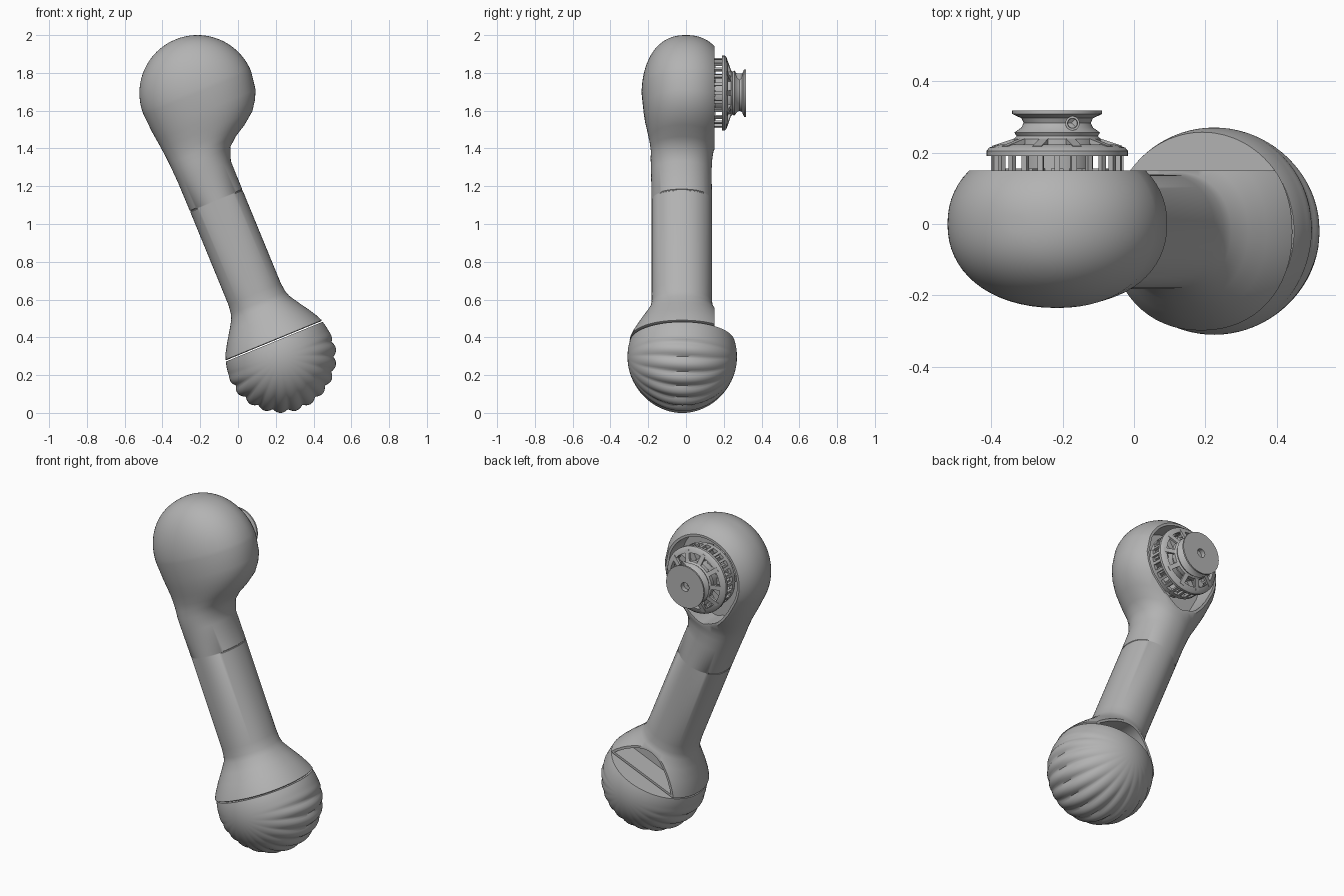
import bpy, bmesh
from math import sin, cos, pi, atan2, sqrt
from mathutils import Vector, Matrix

if "Cube" in bpy.data.objects:
    bpy.data.objects.remove(bpy.data.objects["Cube"], do_unlink=True)

grey = bpy.data.materials.new("plain grey")
grey.use_nodes = True
GREY = (0.45, 0.45, 0.45, 1)
grey.diffuse_color = GREY
grey.node_tree.nodes["Principled BSDF"].inputs["Base Color"].default_value = GREY

# Limb frame: head centre, direction down the limb, direction across it
HEAD = Vector((-0.215, 0, 1.693))
DOWN = Vector((0.38, 0, -0.925)).normalized()
SIDE = Vector((0.925, 0, 0.38)).normalized()
BACK = Vector((0, 1, 0))
HEAD_R, BALL_R, BALL_S, OFFSET = 0.307, 0.29, 1.458, -0.124
BALL = HEAD + DOWN * BALL_S + SIDE * OFFSET - BACK * 0.02


def finish(name, bm, angle=35):
    bmesh.ops.recalc_face_normals(bm, faces=bm.faces)
    mesh = bpy.data.meshes.new(name)
    bm.to_mesh(mesh)
    bm.free()
    mesh.materials.append(grey)
    obj = bpy.data.objects.new(name, mesh)
    bpy.context.collection.objects.link(obj)
    bpy.ops.object.select_all(action='DESELECT')
    obj.select_set(True)
    bpy.context.view_layer.objects.active = obj
    bpy.ops.object.shade_smooth_by_angle(angle=angle * pi / 180)
    return obj


def bridge(bm, rings, wrap=False):
    pairs = list(zip(rings, rings[1:]))
    if wrap:
        pairs.append((rings[-1], rings[0]))
    for a, b in pairs:
        for i in range(len(a)):
            j = (i + 1) % len(a)
            bm.faces.new((a[i], a[j], b[j], b[i]))


def cut(bm, point, normal):
    # Slice away everything beyond a plane and cap the opening
    result = bmesh.ops.bisect_plane(bm, geom=bm.verts[:] + bm.edges[:] + bm.faces[:],
                                    plane_co=point, plane_no=normal, clear_outer=True)
    edges = [e for e in result["geom_cut"] if isinstance(e, bmesh.types.BMEdge)]
    return bmesh.ops.contextual_create(bm, geom=edges)["faces"]


def lathe(name, profile, sides=48):
    # Closed (radius, y) outline spun about the hub axis
    bm = bmesh.new()
    rings = [[bm.verts.new(HEAD + Vector((r * cos(2 * pi * i / sides), y, r * sin(2 * pi * i / sides))))
              for i in range(sides)] for r, y in profile]
    bridge(bm, rings, wrap=True)
    return finish(name, bm)


def spokes(name, count, start, end, width, thick):
    # Bars between two (radius, y) points, repeated about the hub axis
    bm = bmesh.new()
    a, b = Vector((start[0], start[1], 0)), Vector((end[0], end[1], 0))
    along = (b - a).normalized()
    up = along.cross(Vector((0, 0, 1)))
    base = Matrix((along * (b - a).length, up * thick, Vector((0, 0, width)))).transposed().to_4x4()
    base.translation = (a + b) / 2
    for i in range(count):
        spin = Matrix.Rotation(2 * pi * i / count, 4, 'Y')
        bmesh.ops.create_cube(bm, size=1, matrix=Matrix.Translation(HEAD) @ spin @ base)
    return finish(name, bm)


# Limb sections: distance down, left edge, right edge, half depth, depth centre
rows = []
for i in range(1, 25):
    a = pi / 2 * i / 24
    rows.append((-HEAD_R * cos(a), -HEAD_R * sin(a), HEAD_R * sin(a), 0.235 * sin(a) ** 0.84, 0))
rows += [(0.1, -0.3, 0.292, 0.225, 0),
         (0.15, -0.294, 0.268, 0.215, -0.002),
         (0.2, -0.288, 0.232, 0.2, -0.005),
         (0.25, -0.283, 0.168, 0.178, -0.015),
         (0.29, -0.28, 0.1, 0.166, -0.02),
         (0.33, -0.278, 0.053, 0.163, -0.024),
         (0.4, -0.275, 0.027, 0.16, -0.025)]
lower = [(0.56, 0.15), (0.562, 0.147), (0.566, 0.147), (0.568, 0.15)]
lower += [(BALL_S + d, r) for d, r in ((-0.36, 0.15), (-0.31, 0.156), (-0.28, 0.166), (-0.23, 0.197),
                                       (-0.177, 0.232), (-0.13, 0.26), (-0.096, 0.276), (-0.092, 0.27))]
for s, r in lower:
    rows.append((s, OFFSET - r, OFFSET + r, max(r, 0.16), -0.022))

bm = bmesh.new()
rings = []
for s, left, right, depth, mid in rows:
    ring = []
    for i in range(64):
        c, d = cos(2 * pi * i / 64), sin(2 * pi * i / 64)
        c, d = [(abs(k) ** 0.93) * (1 if k > 0 else -1) for k in (c, d)]
        ring.append(bm.verts.new(HEAD + DOWN * s + SIDE * ((left + right) / 2 + c * (right - left) / 2)
                                 + BACK * (mid + d * depth)))
    rings.append(ring)
bridge(bm, rings)
bm.faces.new(rings[0])
bm.faces.new(rings[-1])
bmesh.ops.recalc_face_normals(bm, faces=bm.faces)
# Flat back of the head with a hollow for the hub
back = cut(bm, BACK * 0.15, BACK)
bmesh.ops.recalc_face_normals(bm, faces=bm.faces)
bmesh.ops.inset_individual(bm, faces=back, thickness=0.014, depth=0)
bmesh.ops.inset_individual(bm, faces=back, thickness=0.002, depth=-0.13)
finish("limb_shell", bm)

# Ball foot with grip ridges running front to back
bm = bmesh.new()
bmesh.ops.create_uvsphere(bm, u_segments=176, v_segments=40, radius=1,
                          matrix=Matrix.Rotation(pi / 2, 4, 'X'))
for v in bm.verts:
    n = v.co.normalized()
    fade = (1 - n.y ** 2) ** 2 * min(1, max(0, n.dot(DOWN) * 4 + 0.4))
    ridge = abs(sin(11 * atan2(n.z, n.x) + 0.6 * n.y)) - 0.55
    v.co = BALL + n * (BALL_R + 0.017 * ridge * fade)
cut(bm, BALL - DOWN * 0.086, -DOWN)
finish("ball_foot", bm, 50)

# Hub inside the head
lathe("hub_core", [(0.03, 0.02), (0.1, 0.02), (0.1, 0.19), (0.03, 0.19)])
lathe("inner_ring", [(0.165, 0.1), (0.185, 0.1), (0.185, 0.125), (0.165, 0.125)])
spokes("coil_arms", 12, (0.09, 0.11), (0.168, 0.11), 0.035, 0.09)
spokes("ring_posts", 24, (0.178, 0.11), (0.178, 0.2), 0.016, 0.014)

# Slotted bell around the hub
lathe("bell_rim", [(0.165, 0.19), (0.198, 0.19), (0.198, 0.205), (0.19, 0.214), (0.165, 0.222)])
spokes("bell_spokes", 10, (0.105, 0.237), (0.18, 0.212), 0.026, 0.014)
lathe("bell_hub", [(0.03, 0.215), (0.122, 0.215), (0.122, 0.238), (0.11, 0.25), (0.03, 0.25)])

# Grooved spool with a bored centre
lathe("spool", [(0.026, 0.245), (0.113, 0.245), (0.12, 0.256), (0.1, 0.27), (0.094, 0.283), (0.1, 0.296),
                (0.126, 0.308), (0.126, 0.317), (0.026, 0.317)])
lathe("axle", [(0.004, 0.2), (0.026, 0.2), (0.026, 0.29), (0.004, 0.29)], 24)

# Set screw sleeve on the spool
bm = bmesh.new()
bmesh.ops.create_cone(bm, cap_ends=True, segments=20, radius1=0.02, radius2=0.02, depth=0.04,
                      matrix=Matrix.Translation(HEAD + Vector((0.043, 0.282, 0.085))))
top = [f for f in bm.faces if f.normal.z > 0.9]
bmesh.ops.inset_individual(bm, faces=top, thickness=0.006, depth=0)
bmesh.ops.inset_individual(bm, faces=top, thickness=0.001, depth=-0.02)
finish("set_screw", bm)
